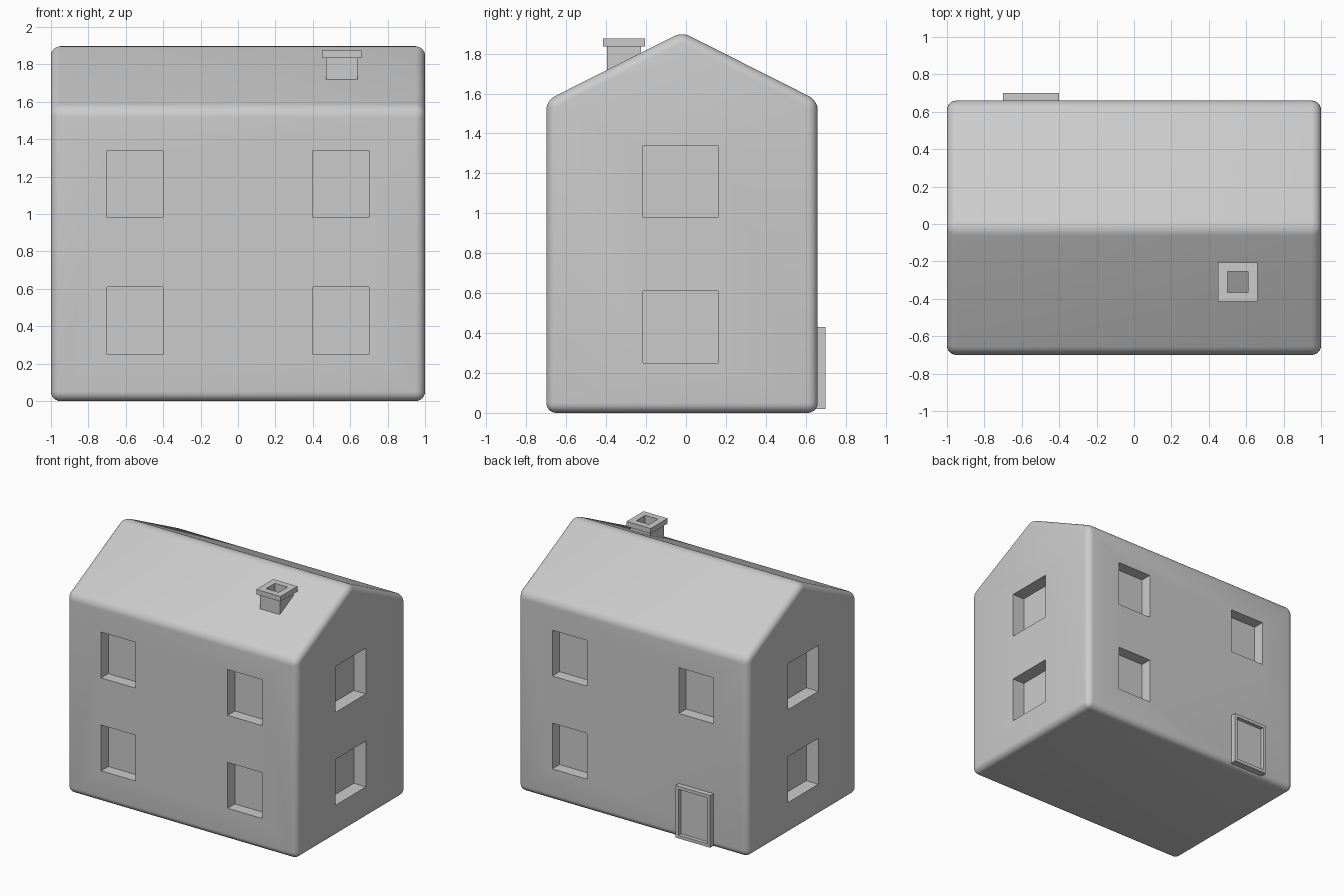
import bpy, bmesh
from math import radians

if "Cube" in bpy.data.objects:
    bpy.data.objects.remove(bpy.data.objects["Cube"])


def new_object(name, bm):
    bmesh.ops.recalc_face_normals(bm, faces=bm.faces)
    mesh = bpy.data.meshes.new(name)
    bm.to_mesh(mesh)
    bm.free()
    obj = bpy.data.objects.new(name, mesh)
    bpy.context.collection.objects.link(obj)
    return obj


def add_box(bm, x, y, z):
    verts = bmesh.ops.create_cube(bm, size=1)["verts"]
    for v in verts:
        v.co = [lo + (c + 0.5) * (hi - lo) for c, (lo, hi) in zip(v.co, (x, y, z))]


def apply_modifiers(obj):
    bpy.context.view_layer.objects.active = obj
    for mod in list(obj.modifiers):
        bpy.ops.object.modifier_apply(modifier=mod.name)


FRONT, BACK = -0.70, 0.66

# House body: gabled profile extruded along x
bm = bmesh.new()
profile = [(FRONT, 0), (BACK, 0), (BACK, 1.565), (-0.02, 1.908), (FRONT, 1.565)]
face = bm.faces.new([bm.verts.new((-1, y, z)) for y, z in profile])
ret = bmesh.ops.extrude_face_region(bm, geom=[face])
bmesh.ops.translate(bm, vec=(2, 0, 0),
                    verts=[g for g in ret["geom"] if isinstance(g, bmesh.types.BMVert)])
house = new_object("house_body", bm)

# Window recesses on all four walls, leaving room for the door at the back
bm = bmesh.new()
depth, side_depth, out = 0.09, 0.105, 0.1
for floor, z in enumerate([(0.25, 0.61), (0.98, 1.34)]):
    for x in [(-0.70, -0.40), (0.40, 0.70)]:
        add_box(bm, x, (FRONT - out, FRONT + depth), z)
        if floor == 1 or x[0] > 0:
            add_box(bm, x, (BACK - depth, BACK + out), z)
    add_box(bm, (1 - side_depth, 1 + out), (-0.215, 0.16), z)
    add_box(bm, (-1 - out, -1 + side_depth), (-0.215, 0.16), z)
cutter = new_object("window_cutter", bm)
cutter.hide_render = True

# Round the house edges, then cut the windows
bevel = house.modifiers.new("round_edges", "BEVEL")
bevel.width = 0.05
bevel.segments = 6
bevel.limit_method = "ANGLE"
bevel.angle_limit = radians(20)
cut = house.modifiers.new("windows", "BOOLEAN")
cut.operation = "DIFFERENCE"
cut.solver = "EXACT"
cut.object = cutter
apply_modifiers(house)
bpy.data.objects.remove(cutter)
bpy.ops.object.select_all(action="DESELECT")
house.select_set(True)
bpy.context.view_layer.objects.active = house
bpy.ops.object.shade_smooth_by_angle(angle=radians(30))

# Door: slab with a recessed panel
bm = bmesh.new()
add_box(bm, (-0.70, -0.40), (BACK - 0.03, 0.70), (0.02, 0.43))
bm.normal_update()
panel = max(bm.faces, key=lambda f: f.calc_center_median().y)
bmesh.ops.inset_region(bm, faces=[panel], thickness=0.035)
ret = bmesh.ops.extrude_face_region(bm, geom=[panel])
bmesh.ops.translate(bm, vec=(0, -0.03, 0),
                    verts=[g for g in ret["geom"] if isinstance(g, bmesh.types.BMVert)])
if panel.is_valid:
    bmesh.ops.delete(bm, geom=[panel], context="FACES")
new_object("door", bm)


# Chimney: hollow square stack and a wider cap, open down to the roof
def square_tube(name, outer, inner, z0, z1):
    bm = bmesh.new()
    cx, cy = 0.555, -0.31
    corners = [(-1, -1), (1, -1), (1, 1), (-1, 1)]
    rings = [[bm.verts.new((cx + sx * h, cy + sy * h, z)) for sx, sy in corners]
             for h, z in [(outer, z0), (outer, z1), (inner, z1), (inner, z0)]]
    for r in range(4):
        a, b = rings[r], rings[(r + 1) % 4]
        for i in range(4):
            j = (i + 1) % 4
            bm.faces.new((a[i], a[j], b[j], b[i]))
    new_object(name, bm)


square_tube("chimney_stack", 0.085, 0.055, 1.69, 1.835)
square_tube("chimney_cap", 0.105, 0.055, 1.835, 1.875)
